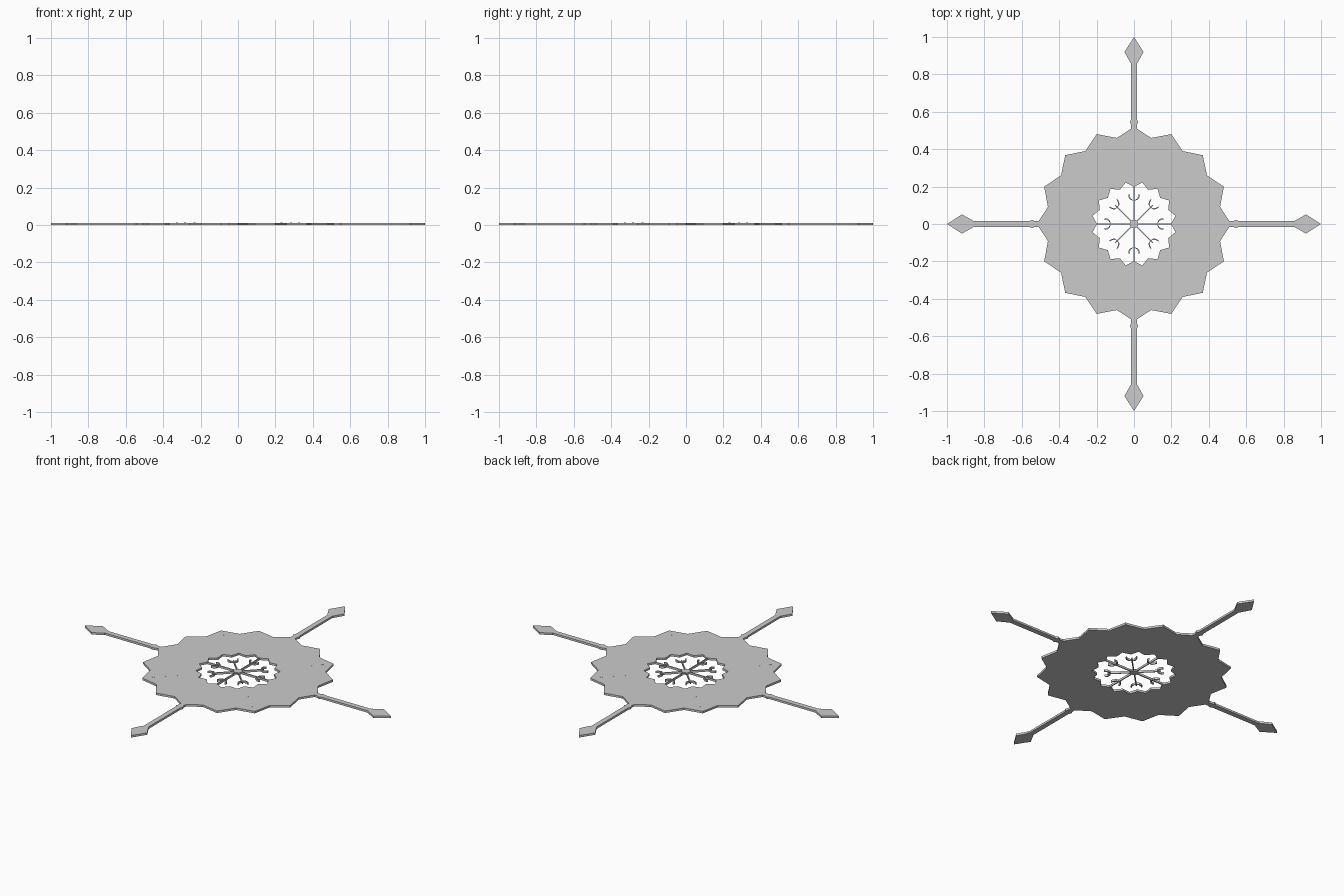
import bpy, bmesh
from math import sin, cos, pi, radians

if "Cube" in bpy.data.objects:
    bpy.data.objects.remove(bpy.data.objects["Cube"])

T = 0.012  # plate thickness


def polar(r, a):
    return (r * cos(a), r * sin(a))


def rotate(pts, a):
    return [(x * cos(a) - y * sin(a), x * sin(a) + y * cos(a)) for x, y in pts]


def finish(name, bm):
    bmesh.ops.recalc_face_normals(bm, faces=bm.faces)
    me = bpy.data.meshes.new(name)
    bm.to_mesh(me)
    bm.free()
    ob = bpy.data.objects.new(name, me)
    bpy.context.collection.objects.link(ob)
    return ob


def plates(name, outlines, top=T):
    """Extrude flat outlines from the ground up to the given height."""
    bm = bmesh.new()
    for pts in outlines:
        f = bm.faces.new([bm.verts.new((x, y, 0)) for x, y in pts])
        ext = bmesh.ops.extrude_face_region(bm, geom=[f], use_keep_orig=True)
        for v in ext["geom"]:
            if isinstance(v, bmesh.types.BMVert):
                v.co.z = top
    return finish(name, bm)


def mirrored(half):
    return half + [(x, -y) for x, y in reversed(half) if abs(y) > 1e-6]


# Scalloped ring: 16 points outside, 16-lobed hole inside
bm = bmesh.new()
loops = []
for tip, valley, z in ((0.52, 0.469, 0), (0.52, 0.469, T),
                       (0.198, 0.226, T), (0.198, 0.226, 0)):
    loops.append([bm.verts.new((*polar(valley if i % 2 else tip, i * pi / 16), z))
                  for i in range(32)])
for k in range(4):
    a, b = loops[k], loops[(k + 1) % 4]
    for i in range(32):
        j = (i + 1) % 32
        bm.faces.new((a[i], a[j], b[j], b[i]))
finish("scalloped_ring", bm)

# Four arms with a small collar and diamond tip
arm = [(0.49, 0.015), (0.53, 0.015), (0.545, 0.022), (0.56, 0.015),
       (0.86, 0.015), (0.86, 0.018), (0.92, 0.051), (1.0, 0)]
arm = mirrored(arm)
for i, side in enumerate(("right", "back", "left", "front")):
    plates("arm_" + side, [rotate(arm, i * pi / 2)])

# Octagonal hub
plates("hub", [[polar(0.024, pi / 8 + i * pi / 4) for i in range(8)]])

# Thin spokes: the straight ones reach the ring, the diagonals stop short
spokes = []
for i in range(8):
    end = 0.2 if i % 2 == 0 else 0.142
    spokes.append(rotate([(0.015, -0.003), (end, -0.003),
                          (end, 0.003), (0.015, 0.003)], i * pi / 4))
plates("spokes", spokes)

# Curved barbs branching from the spoke ends
barbs = []
for i in range(8):
    for s in (1, -1):
        b = [(0.125, 0), (0.134, 0.014), (0.148, 0.024), (0.160, 0.025),
             (0.154, 0.031), (0.142, 0.029), (0.128, 0.018)]
        barbs.append(rotate([(x, y * s) for x, y in b], i * pi / 4))
plates("spoke_barbs", barbs)

# Tiny raised slivers along the ring diagonals
slivers = []
for i in range(4):
    for r in (0.33, 0.4, 0.46):
        slivers.append(rotate([(r - 0.008, 0), (r, -0.005), (r + 0.008, 0),
                               (r, 0.005)], pi / 4 + i * pi / 2))
plates("ring_slivers", slivers, T + 0.0008)
